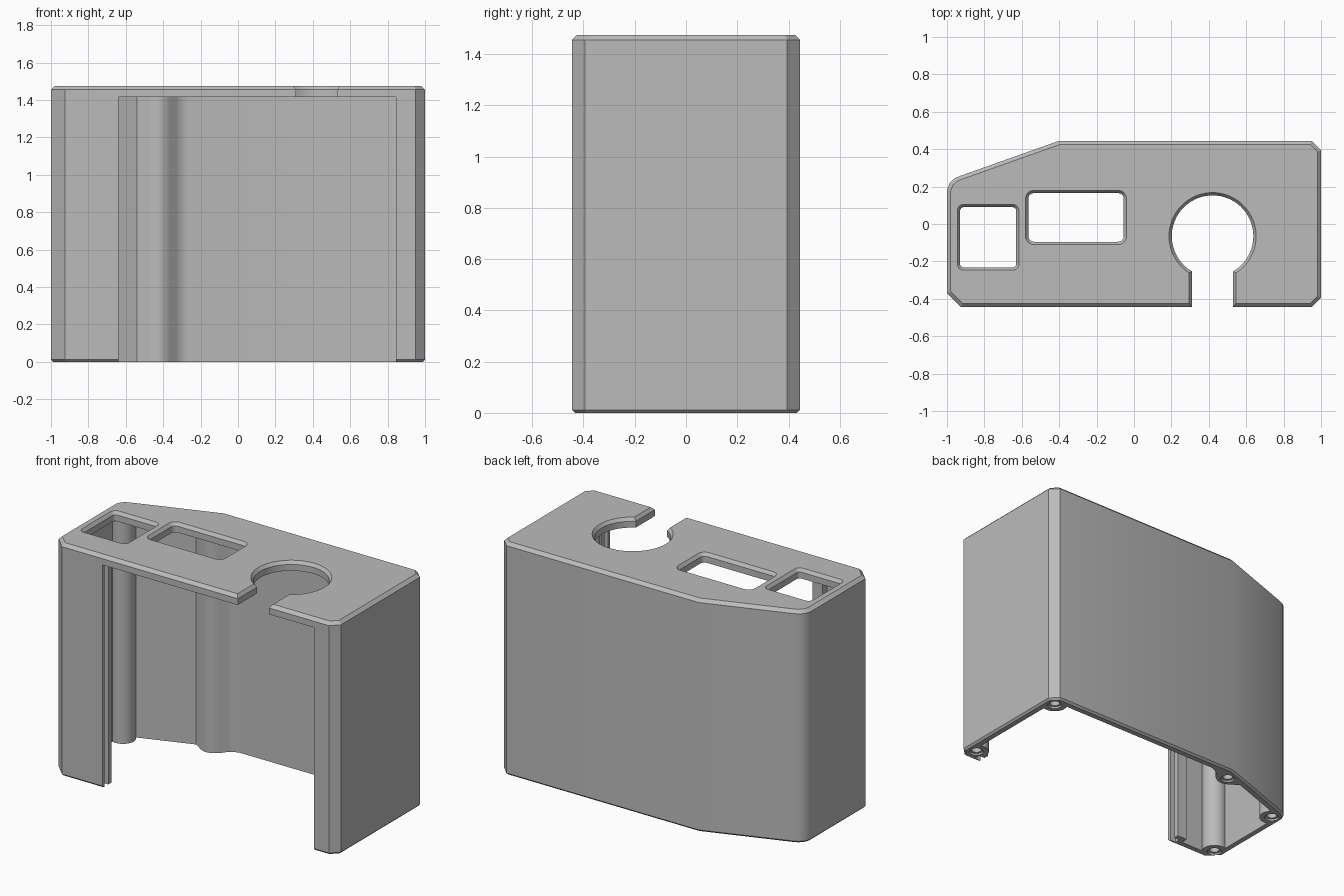
import bpy, bmesh, math
from mathutils import Vector

if "Cube" in bpy.data.objects:
    bpy.data.objects.remove(bpy.data.objects["Cube"], do_unlink=True)

HEIGHT, ROOF = 1.475, 1.415
WALL = 0.045


def offset(points, d):
    """Move a counter-clockwise outline outwards by d with mitred corners."""
    result = []
    for i, p in enumerate(points):
        p = Vector(p)
        a = (p - Vector(points[i - 1])).normalized()
        b = (Vector(points[(i + 1) % len(points)]) - p).normalized()
        na, nb = Vector((a.y, -a.x)), Vector((b.y, -b.x))
        result.append(p + (na + nb) * d / (1 + na.dot(nb)))
    return result


def loft(name, outline, levels):
    """Solid through copies of an outline; levels are (z, offset) pairs."""
    bm = bmesh.new()
    rings = [[bm.verts.new((p.x, p.y, z)) for p in offset(outline, d)] for z, d in levels]
    n = len(outline)
    for low, high in zip(rings, rings[1:]):
        for i in range(n):
            j = (i + 1) % n
            bm.faces.new((low[i], low[j], high[j], high[i]))
    bm.faces.new(rings[0][::-1])
    bm.faces.new(rings[-1])
    mesh = bpy.data.meshes.new(name)
    bm.to_mesh(mesh)
    bm.free()
    ob = bpy.data.objects.new(name, mesh)
    bpy.context.collection.objects.link(ob)
    return ob


def arc(cx, cy, r, start, end, steps):
    angles = [math.radians(start + (end - start) * i / steps) for i in range(steps + 1)]
    return [(cx + r * math.cos(t), cy + r * math.sin(t)) for t in angles]


def circle(cx, cy, r, steps=32):
    return arc(cx, cy, r, 0, 360, steps)[:-1]


def rectangle(x0, x1, y0, y1, r=0):
    if not r:
        return [(x0, y0), (x1, y0), (x1, y1), (x0, y1)]
    corners = [(x1 - r, y0 + r, -90), (x1 - r, y1 - r, 0),
               (x0 + r, y1 - r, 90), (x0 + r, y0 + r, 180)]
    return [p for x, y, a in corners for p in arc(x, y, r, a, a + 90, 6)]


def subtract(target, cutter):
    mod = target.modifiers.new("cut", 'BOOLEAN')
    mod.operation, mod.solver, mod.object = 'DIFFERENCE', 'EXACT', cutter
    bpy.context.view_layer.objects.active = target
    bpy.ops.object.modifier_apply(modifier=mod.name)
    bpy.data.objects.remove(cutter, do_unlink=True)


# Outer shell with a rounded back right corner and chamfered rims
outline = [(-1, -0.37), (-0.925, -0.445), (0.95, -0.445), (1, -0.395),
           (1, 0.395), (0.95, 0.445), (-0.4, 0.445), (-0.93, 0.257),
           (-0.96, 0.243), (-0.985, 0.22), (-1, 0.18)]
cover = loft("cover", outline, [(0, -0.012), (0.012, 0), (HEIGHT - 0.02, 0), (HEIGHT, -0.02)])

# Cavity, leaving screw posts and door jambs standing
cavity = loft("cavity", outline, [(-0.1, -WALL), (ROOF, -WALL)])
full = [(-0.3, 0), (1.7, 0)]
posts = [(-0.93, -0.36), (0.93, -0.36), (0.93, 0.37), (-0.93, 0.175)]
for x, y in posts:
    subtract(cavity, loft("post", circle(x, y, 0.075), full))
back_post = [(-0.6, 0.5), (-0.58, 0.36), (-0.53, 0.345), (-0.48, 0.31), (-0.44, 0.295),
             (-0.4, 0.3), (-0.365, 0.325), (-0.33, 0.37), (-0.3, 0.39), (-0.26, 0.402),
             (-0.26, 0.5)]
subtract(cavity, loft("back_post", back_post, full))
for x0, x1 in ((-0.71, -0.64), (0.845, 0.92)):
    subtract(cavity, loft("jamb", rectangle(x0, x1, -0.6, -0.355), full))
subtract(cover, cavity)

# Front doorway and the sliding panel grooves in its jambs
door = [(-0.1, 0), (ROOF, 0)]
subtract(cover, loft("doorway", rectangle(-0.64, 0.845, -0.6, -0.34), door))
subtract(cover, loft("grooves", rectangle(-0.68, 0.885, -0.425, -0.387), door))

# Roof openings with chamfered top edges
flare = [(ROOF - 0.1, 0), (HEIGHT - 0.02, 0), (HEIGHT, 0.015), (HEIGHT + 0.1, 0.015)]
subtract(cover, loft("small_window", rectangle(-0.93, -0.63, -0.232, 0.09, 0.02), flare))
subtract(cover, loft("wide_window", rectangle(-0.565, -0.055, -0.095, 0.165, 0.03), flare))
half = math.degrees(math.asin(0.11 / 0.218))
keyhole = arc(0.42, -0.065, 0.218, -90 + half, 270 - half, 56)
keyhole += [(0.31, -0.6), (0.53, -0.6)]
subtract(cover, loft("keyhole", keyhole, flare))

# Countersunk screw holes under the posts
for x, y in posts + [(-0.43, 0.36)]:
    subtract(cover, loft("screw_hole", circle(x, y, 0.03, 24),
                         [(-0.05, 0.012), (0.012, 0.012), (0.013, 0), (0.14, 0)]))

# Plain grey finish
grey = bpy.data.materials.new("plain grey")
grey.use_nodes = True
grey.diffuse_color = (0.5, 0.5, 0.5, 1)
grey.node_tree.nodes["Principled BSDF"].inputs["Base Color"].default_value = (0.5, 0.5, 0.5, 1)
cover.data.materials.clear()
cover.data.materials.append(grey)
for face in cover.data.polygons:
    face.material_index = 0

bpy.ops.object.select_all(action='DESELECT')
cover.select_set(True)
bpy.context.view_layer.objects.active = cover
bpy.ops.object.shade_smooth_by_angle(angle=math.radians(30))
